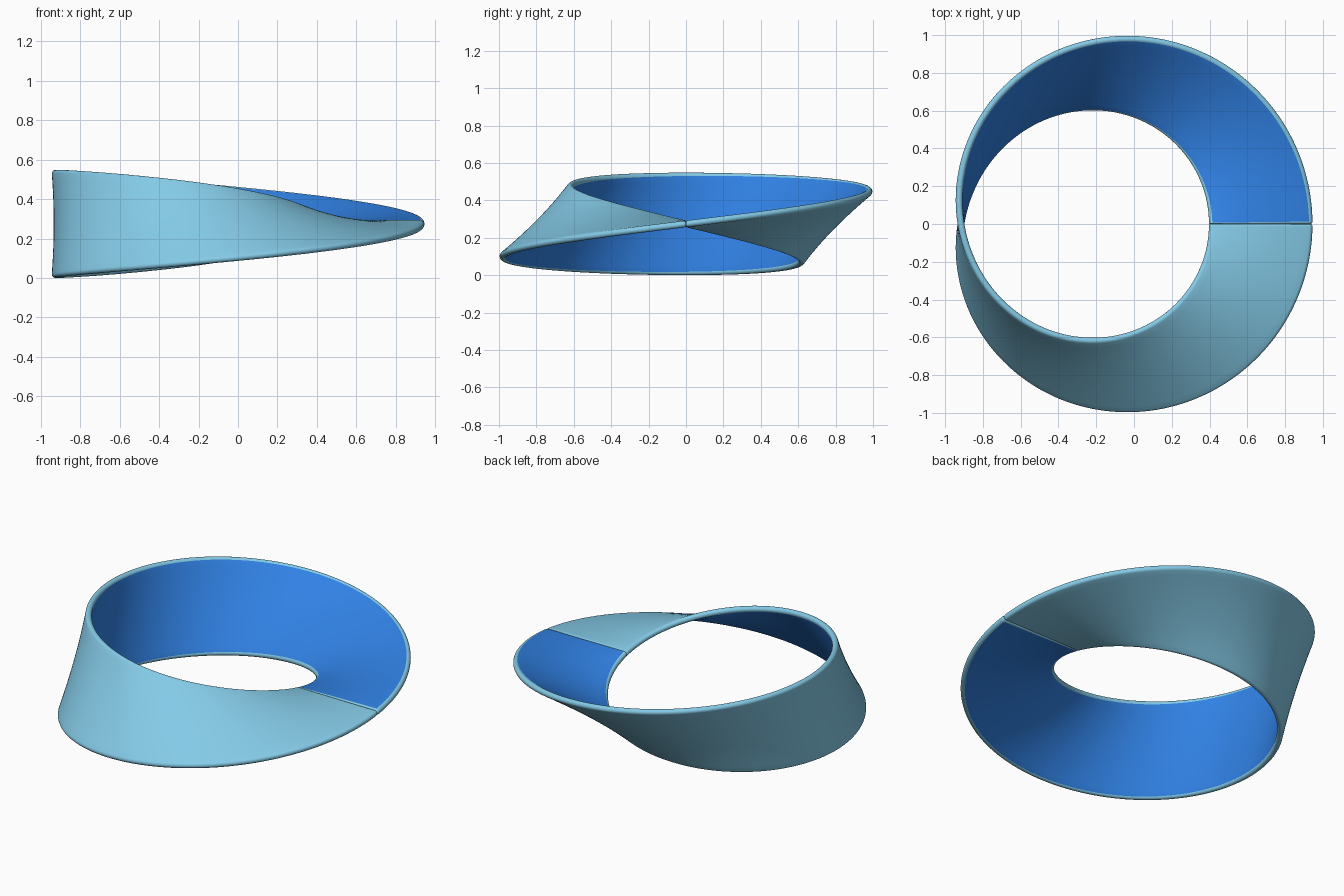
import bpy, bmesh
from math import sin, cos, pi, sqrt
from mathutils import Vector

old = bpy.data.objects.get("Cube")
if old:
    bpy.data.objects.remove(old, do_unlink=True)

RADIUS = 0.7935        # centre line of the band
CENTRE = Vector((-0.1225, 0, 0.274))
THICK = 0.018          # half thickness, also the rim radius
CORE = 0.274 - THICK   # half width without the rounded rim
FILLET = 0.01          # rounding where the two ends meet
RINGS, SIDE, CAP = 256, 16, 10


def material(name, colour):
    mat = bpy.data.materials.new(name)
    mat.use_nodes = True
    mat.diffuse_color = (*colour, 1)
    mat.node_tree.nodes["Principled BSDF"].inputs["Base Color"].default_value = (*colour, 1)
    return mat


def profile(radius):
    """Rounded slot as (across, normal) pairs: upper side, rim, lower side, rim."""
    pts = []
    for sign in (1, -1):
        pts += [(sign * CORE * (2 * i / SIDE - 1), sign * radius) for i in range(SIDE)]
        pts += [(sign * (CORE + radius * sin(pi * i / CAP)), sign * radius * cos(pi * i / CAP))
                for i in range(CAP)]
    return pts


# Stations around the loop: (angle, section radius), pinched at the seam
steps = 5
pinch = []
for i in range(steps):
    s = i / steps
    pinch.append((s * FILLET / RADIUS, THICK - FILLET * (1 - sqrt(1 - (1 - s) ** 2))))
edge = FILLET / RADIUS
stations = pinch + [(edge + (2 * pi - 2 * edge) * i / RINGS, THICK) for i in range(RINGS + 1)]
stations += [(2 * pi - a, r) for a, r in reversed(pinch)]

# Sweep the slot around the loop while it makes half a turn
bm = bmesh.new()
rings = []
for angle, radius in stations:
    out, up = Vector((cos(angle), sin(angle), 0)), Vector((0, 0, 1))
    across = out * cos(angle / 2) + up * sin(angle / 2)
    normal = up * cos(angle / 2) - out * sin(angle / 2)
    rings.append([bm.verts.new(CENTRE + out * RADIUS + across * v + normal * n)
                  for v, n in profile(radius)])

# Inner face is deep blue; outer face, rims and seam are pale blue
count = len(rings[0])
for j in range(len(rings) - 1):
    for i in range(count):
        k = (i + 1) % count
        face = bm.faces.new((rings[j][i], rings[j][k], rings[j + 1][k], rings[j + 1][i]))
        in_seam = j < steps or j >= len(rings) - 1 - steps
        face.material_index = 1 if i < SIDE and not in_seam else 0

# Join the two ends
bmesh.ops.remove_doubles(bm, verts=rings[0] + rings[-1], dist=0.0002)
bmesh.ops.recalc_face_normals(bm, faces=bm.faces)

mesh = bpy.data.meshes.new("twisted_band")
bm.to_mesh(mesh)
bm.free()
mesh.materials.append(material("pale sky blue", (0.242, 0.617, 0.831)))
mesh.materials.append(material("deep blue", (0.032, 0.235, 0.83)))
band = bpy.data.objects.new("twisted_band", mesh)
bpy.context.collection.objects.link(band)

bpy.ops.object.select_all(action='DESELECT')
band.select_set(True)
bpy.context.view_layer.objects.active = band
bpy.ops.object.shade_smooth_by_angle()
